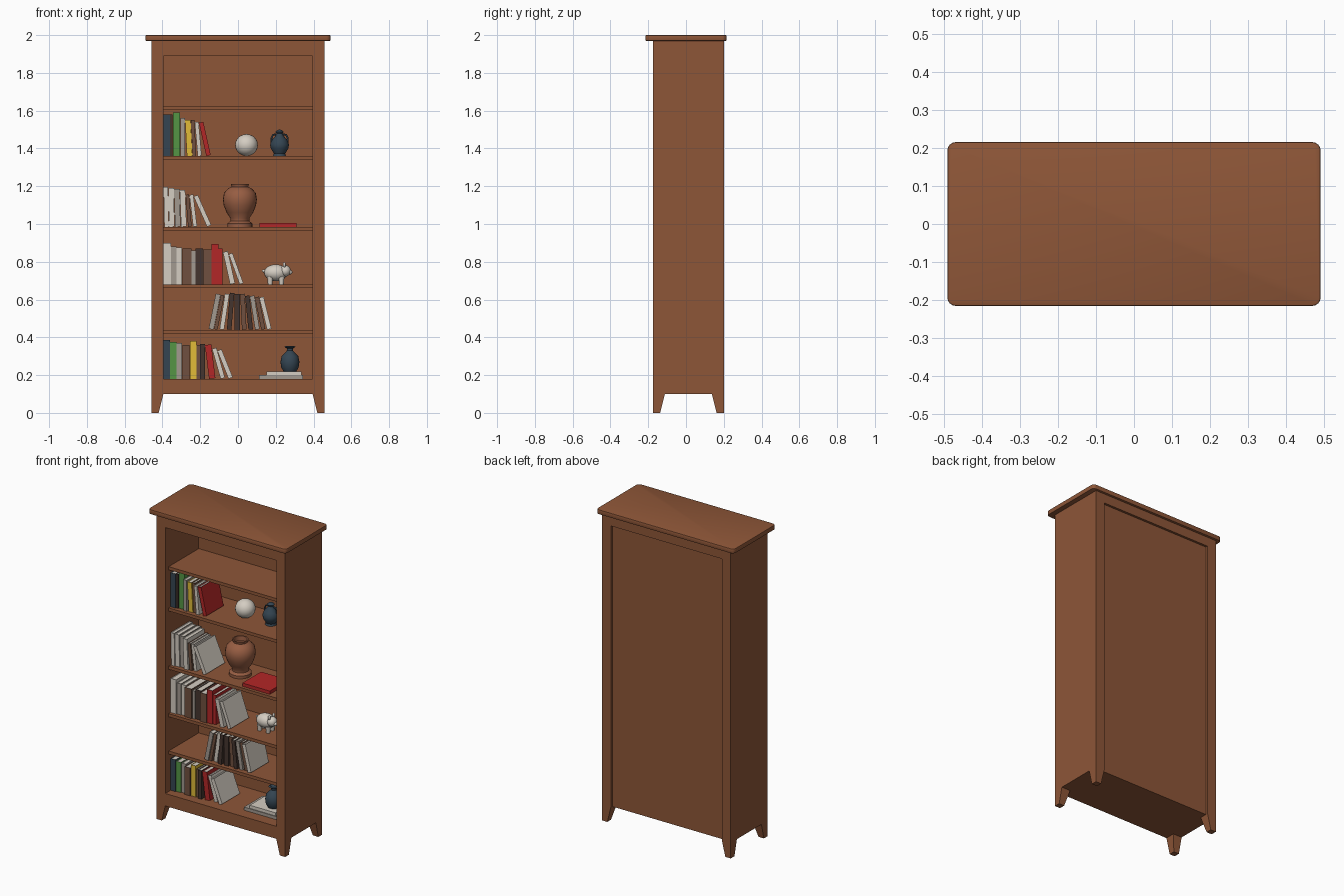
import bpy, bmesh, math
from mathutils import Matrix, Vector

if "Cube" in bpy.data.objects:
    bpy.data.objects.remove(bpy.data.objects["Cube"])


def material(name, rgb):
    m = bpy.data.materials.new(name)
    m.diffuse_color = (*rgb, 1)
    m.use_nodes = True
    m.node_tree.nodes["Principled BSDF"].inputs["Base Color"].default_value = m.diffuse_color
    return m


WOOD = material("wood", (0.27, 0.093, 0.039))
TERRACOTTA = material("terracotta", (0.31, 0.11, 0.055))
BOOK = {
    "S": material("slate_blue", (0.035, 0.06, 0.085)),
    "G": material("green", (0.09, 0.30, 0.06)),
    "T": material("warm_grey", (0.36, 0.32, 0.28)),
    "Y": material("yellow", (0.75, 0.50, 0.04)),
    "B": material("book_brown", (0.16, 0.08, 0.05)),
    "D": material("dark_brown", (0.06, 0.035, 0.028)),
    "R": material("red", (0.45, 0.02, 0.02)),
    "W": material("off_white", (0.66, 0.61, 0.54)),
}


def finish(name, bm, *mats):
    bmesh.ops.recalc_face_normals(bm, faces=bm.faces)
    me = bpy.data.meshes.new(name)
    bm.to_mesh(me)
    bm.free()
    for m in mats:
        me.materials.append(m)
    ob = bpy.data.objects.new(name, me)
    bpy.context.collection.objects.link(ob)
    return ob


def smooth(ob, angle=40):
    bpy.ops.object.select_all(action='DESELECT')
    ob.select_set(True)
    bpy.context.view_layer.objects.active = ob
    bpy.ops.object.shade_smooth_by_angle(angle=math.radians(angle))


def add_box(bm, lo, hi):
    lo, hi = Vector(lo), Vector(hi)
    mat = Matrix.Translation((lo + hi) / 2) @ Matrix.Diagonal((*(hi - lo), 1))
    return bmesh.ops.create_cube(bm, size=1, matrix=mat)["verts"]


def box(name, lo, hi, mat=WOOD):
    bm = bmesh.new()
    add_box(bm, lo, hi)
    return finish(name, bm, mat)


# Carcass
HX, YF, YB, INX = 0.458, -0.175, 0.2, 0.395
for s, side in ((-1, "left"), (1, "right")):
    a, b = sorted((s * INX, s * HX))
    box(side + "_side", (a, YF, 0.10), (b, YB, 1.97))
box("back_panel", (-INX, 0.165, 0.10), (INX, 0.185, 1.97))
box("bottom_rail", (-INX, YF, 0.10), (INX, 0.165, 0.18))
box("top_rail", (-INX, YF, 1.89), (INX, 0.165, 1.97))
box("back_top_rail", (-INX, 0.185, 1.91), (INX, YB, 1.97))

# Shelves: underside and top heights
for z0, z1 in ((0.42, 0.44), (0.66, 0.68), (0.965, 0.985), (1.34, 1.36), (1.605, 1.625)):
    box("shelf", (-INX, -0.14, z0), (INX, 0.165, z1))

# Top slab with rounded corners
bm = bmesh.new()
add_box(bm, (-0.49, -0.215, 1.97), (0.49, 0.215, 2.0))
upright = [e for e in bm.edges if abs(e.verts[0].co.z - e.verts[1].co.z) > 0.01]
bmesh.ops.bevel(bm, geom=upright, offset=0.022, segments=4, profile=0.5, affect='EDGES')
rim = [e for e in bm.edges if all(v.co.z > 1.99 or v.co.z < 1.98 for v in e.verts)
       and abs(e.verts[0].co.z - e.verts[1].co.z) < 0.001]
bmesh.ops.bevel(bm, geom=rim, offset=0.004, segments=2, profile=0.5, affect='EDGES')
smooth(finish("top_slab", bm, WOOD))

# Tapered feet, straight on the outer faces
for sx in (-1, 1):
    for y_out, sy in ((YF, -1), (YB, 1)):
        bm = bmesh.new()
        vs = add_box(bm, (0, 0, 0), (1, 1, 0.1))
        for v in vs:
            size = 0.063 if v.co.z > 0.05 else 0.038
            v.co.x = sx * (HX - size * v.co.x)
            v.co.y = y_out - sy * size * v.co.y
        finish("foot", bm, WOOD)


# Books: box with an inset page block on top
def book(x, z, key, w, h, lean, y0, y1):
    bm = bmesh.new()
    add_box(bm, (0, y0, 0), (w, y1, h))
    bm.normal_update()
    top = max(bm.faces, key=lambda f: f.calc_center_median().z)
    bmesh.ops.inset_region(bm, faces=[top], thickness=min(0.004, w * 0.2), depth=-0.003)
    top.material_index = 1
    pivot = w if lean > 0 else 0
    base = x + (w * math.cos(lean) if lean > 0 else 0)
    bm.transform(Matrix.Translation((base, 0, z)) @ Matrix.Rotation(lean, 4, 'Y')
                 @ Matrix.Translation((-pivot, 0, 0)))
    finish("book", bm, BOOK[key], BOOK["W"])


def book_row(x, z, books):
    prev = books[0][3] if len(books[0]) > 3 else 0
    for i, (key, w, h, *rest) in enumerate(books):
        lean = rest[0] if rest else 0
        x += h * math.sin(abs(lean - prev))
        book(x, z, key, w - 0.001, h, lean, -0.12 + 0.006 * (i % 3), 0.07 - 0.01 * (i % 2))
        x += w / math.cos(lean)
        prev = lean


book_row(-0.395, 0.18, [("S", .035, .205), ("G", .035, .195), ("T", .03, .19), ("B", .04, .18),
                        ("Y", .035, .2), ("B", .02, .18), ("D", .025, .185),
                        ("R", .035, .18, -.12), ("W", .025, .165, -.28), ("W", .025, .16, -.38)])
book_row(-0.155, 0.44, [("T", .027, .19, .2), ("B", .02, .185, .2), ("W", .025, .19, .15),
                        ("D", .025, .195, .08), ("D", .03, .19, 0), ("B", .025, .19, -.05),
                        ("D", .025, .18, -.1), ("T", .025, .18, -.16),
                        ("B", .023, .175, -.2), ("W", .025, .175, -.24)])
book_row(-0.395, 0.68, [("W", .04, .22), ("T", .03, .2), ("W", .03, .195), ("B", .05, .19),
                        ("T", .02, .18), ("D", .04, .19), ("B", .045, .185), ("R", .038, .215),
                        ("R", .022, .19), ("W", .028, .175, -.22), ("W", .022, .17, -.35)])
book_row(-0.39, 0.985, [("W", .025, .21, -.02), ("W", .03, .205, -.02), ("T", .03, .2, -.03),
                        ("W", .03, .195, -.04), ("B", .02, .17, -.08), ("W", .022, .17, -.12),
                        ("W", .025, .175, -.42)])
book_row(-0.395, 1.36, [("S", .035, .22), ("D", .015, .22), ("G", .04, .23), ("T", .025, .2),
                        ("Y", .03, .19, -.05), ("B", .02, .19, -.05), ("W", .022, .18, -.09),
                        ("R", .025, .18, -.22)])

# Books lying flat
box("flat_book", (0.115, -0.12, 0.985), (0.31, 0.07, 1.006), BOOK["R"])
box("flat_book_lower", (0.112, -0.10, 0.18), (0.345, 0.09, 0.2), BOOK["T"])
box("flat_book_upper", (0.15, -0.095, 0.2), (0.335, 0.08, 0.22), BOOK["W"])


# Turned ornaments
def lathe(name, loc, profile, mat, steps=24):
    bm = bmesh.new()
    vs = [bm.verts.new((r, 0, z)) for r, z in profile]
    es = [bm.edges.new(p) for p in zip(vs, vs[1:])]
    bmesh.ops.spin(bm, geom=vs + es, cent=(0, 0, 0), axis=(0, 0, 1),
                   angle=math.tau, steps=steps)
    bmesh.ops.remove_doubles(bm, verts=bm.verts, dist=0.0005)
    bm.transform(Matrix.Translation(loc))
    smooth(finish(name, bm, mat))


lathe("large_vase", (0.01, 0.01, 0.985),
      [(0, 0), (.066, 0), (.066, .018), (.05, .03), (.05, .045), (.07, .075), (.086, .115),
       (.09, .145), (.084, .18), (.062, .203), (.044, .212), (.048, .227), (.04, .227),
       (.038, .2), (0, .18)], TERRACOTTA)
lathe("small_jar", (0.22, 0.02, 1.36),
      [(0, 0), (.034, 0), (.03, .012), (.046, .04), (.05, .06), (.04, .085), (.02, .108),
       (.016, .118), (.022, .128), (.01, .138), (0, .14)], BOOK["S"])
lathe("round_bottle", (0.275, -0.03, 0.22),
      [(0, 0), (.034, 0), (.046, .02), (.05, .05), (.044, .08), (.025, .1), (.016, .11),
       (.016, .12), (.03, .13), (.02, .134), (.012, .128), (0, .128)], BOOK["S"])

# Jar handles
for s in (-1, 1):
    cu = bpy.data.curves.new("jar_handle", 'CURVE')
    cu.dimensions = '3D'
    cu.bevel_depth = 0.005
    cu.bevel_resolution = 2
    sp = cu.splines.new('POLY')
    pts = [(.018, .115), (.035, .112), (.043, .095), (.042, .07)]
    sp.points.add(len(pts) - 1)
    for p, (x, z) in zip(sp.points, pts):
        p.co = (0.22 + s * x, 0.02, 1.36 + z, 1)
    cu.materials.append(BOOK["S"])
    bpy.context.collection.objects.link(bpy.data.objects.new("jar_handle", cu))


def ellipsoid(name, loc, radii, mat):
    bm = bmesh.new()
    bmesh.ops.create_uvsphere(bm, u_segments=20, v_segments=12, radius=1)
    bm.transform(Matrix.Translation(loc) @ Matrix.Diagonal((*radii, 1)))
    smooth(finish(name, bm, mat), 60)


# White ball and piggy bank
ellipsoid("ball", (0.045, 0.01, 1.418), (0.06, 0.06, 0.058), BOOK["W"])
ellipsoid("pig_body", (0.2, 0, 0.742), (0.062, 0.046, 0.044), BOOK["W"])
ellipsoid("pig_head", (0.25, -0.01, 0.752), (0.03, 0.032, 0.03), BOOK["W"])
ellipsoid("pig_snout", (0.275, -0.014, 0.745), (0.013, 0.013, 0.012), BOOK["W"])
ellipsoid("pig_tail", (0.137, 0, 0.752), (0.01, 0.006, 0.008), BOOK["W"])
for dy in (-0.022, 0.022):
    ellipsoid("pig_ear", (0.245, dy - 0.01, 0.784), (0.008, 0.01, 0.014), BOOK["W"])
    for x in (0.17, 0.23):
        lathe("pig_leg", (x, dy, 0.68), [(0, 0), (.012, 0), (.016, .04), (0, .04)], BOOK["W"], 10)
